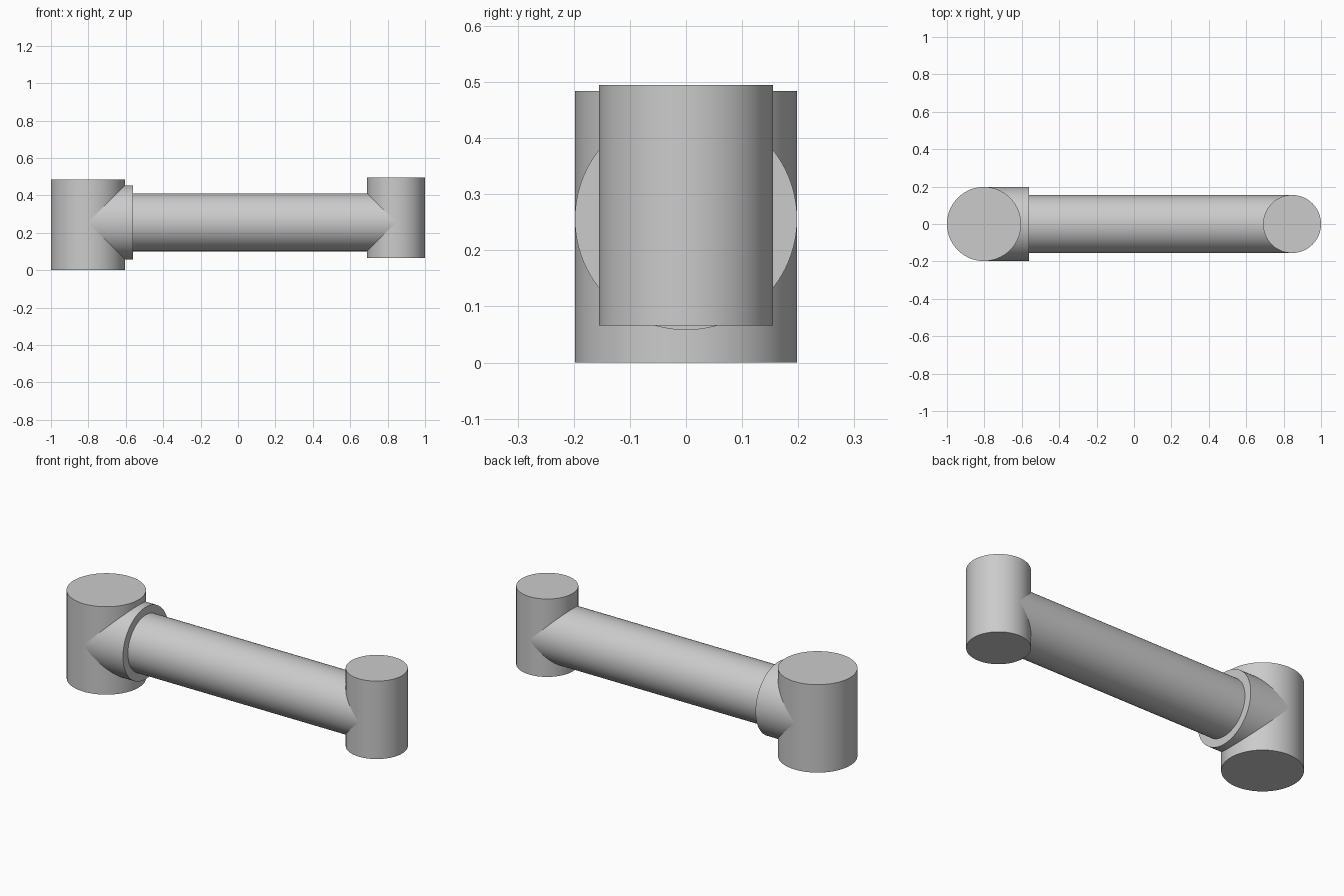
import bpy
import math

cube = bpy.data.objects.get("Cube")
if cube:
    bpy.data.objects.remove(cube, do_unlink=True)

grey = bpy.data.materials.new("plain grey")
grey.use_nodes = True
colour = (0.6, 0.6, 0.6, 1)
grey.diffuse_color = colour
grey.node_tree.nodes["Principled BSDF"].inputs["Base Color"].default_value = colour

BIG_R, SMALL_R = 0.198, 0.155
BIG_X, SMALL_X = -1 + BIG_R, 1 - SMALL_R
AXIS_Z = 0.256


def cylinder(name, radius, start, end, along_x=False):
    """Round bar from start to end, upright or lying along x."""
    mid = (start[0] + end[0]) / 2, 0, (start[1] + end[1]) / 2
    bpy.ops.mesh.primitive_cylinder_add(
        vertices=96, radius=radius, depth=math.dist(start, end), location=mid,
        rotation=(0, math.pi / 2 if along_x else 0, 0))
    obj = bpy.context.object
    obj.name = name
    obj.data.materials.append(grey)
    bpy.ops.object.shade_smooth_by_angle(angle=math.radians(30))
    return obj


# Upright joint housings at both ends
cylinder("large_joint", BIG_R, (BIG_X, 0), (BIG_X, 0.484))
cylinder("small_joint", SMALL_R, (SMALL_X, 0.066), (SMALL_X, 0.495))

# Collar and link tube between the joints
cylinder("collar", BIG_R, (BIG_X, AXIS_Z), (-0.562, AXIS_Z), along_x=True)
cylinder("link_tube", SMALL_R, (-0.57, AXIS_Z), (SMALL_X, AXIS_Z), along_x=True)
